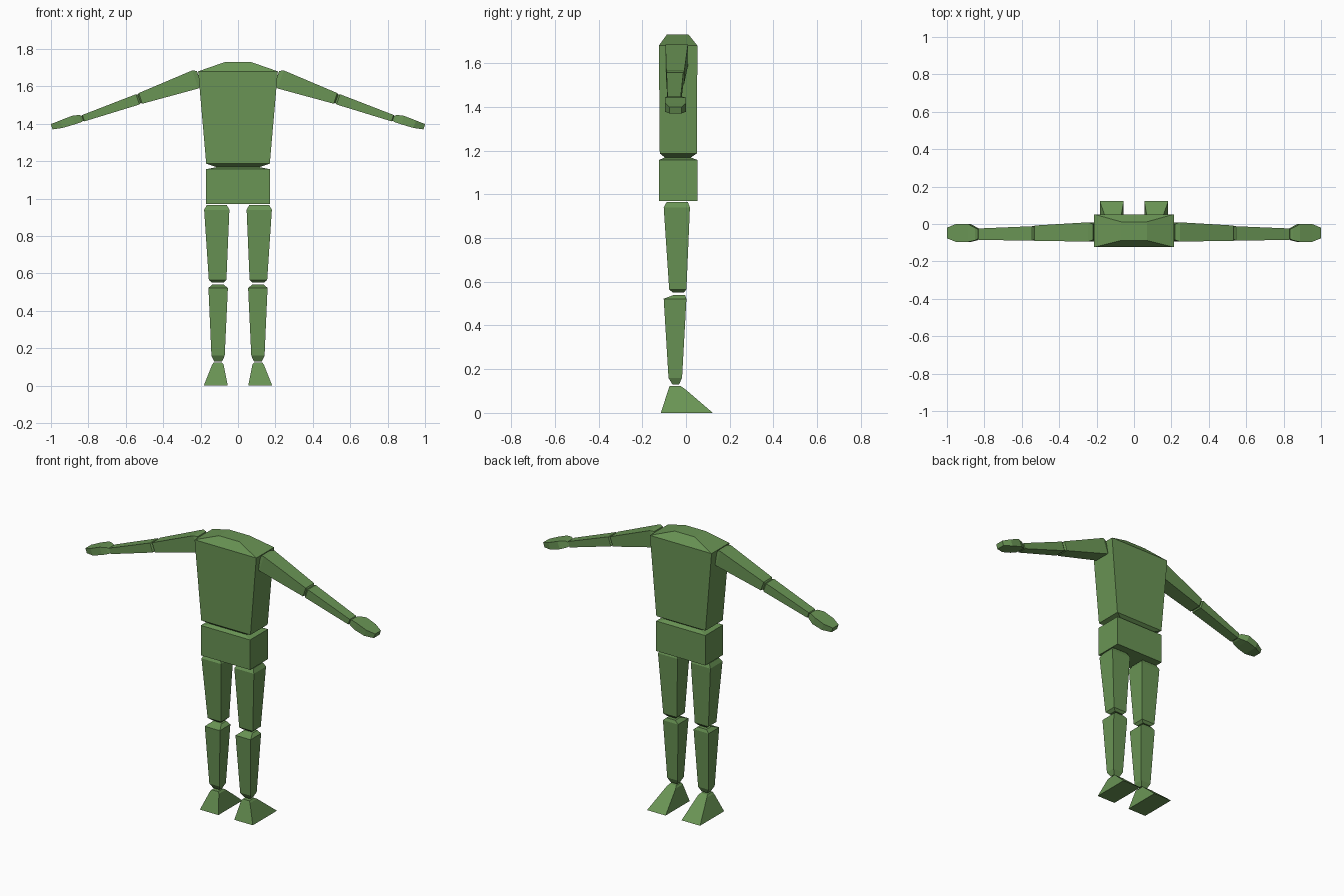
import bpy, bmesh
from mathutils import Vector

green = bpy.data.materials.new("green")
green.diffuse_color = (0.143, 0.298, 0.090, 1)


def loft(name, rings, mirror=False):
    """Skin four-cornered rings into a closed, flat-faced solid."""
    bm = bmesh.new()
    vs = [[bm.verts.new(p) for p in r] for r in rings]
    for a, b in zip(vs, vs[1:]):
        for i in range(4):
            j = (i + 1) % 4
            bm.faces.new((a[i], a[j], b[j], b[i]))
    bm.faces.new(vs[0])
    bm.faces.new(vs[-1])
    bmesh.ops.recalc_face_normals(bm, faces=bm.faces[:])
    me = bpy.data.meshes.new(name)
    bm.to_mesh(me)
    bm.free()
    me.materials.append(green)
    ob = bpy.data.objects.new(name, me)
    bpy.context.collection.objects.link(ob)
    if mirror:
        ob.modifiers.new("Mirror", 'MIRROR').use_mirror_merge = False
    return ob


def level(z, x0, x1, y0, y1):
    """Horizontal rectangular ring."""
    return [(x0, y0, z), (x1, y0, z), (x1, y1, z), (x0, y1, z)]


# arm axis runs from the shoulder out and down
START, DIR, UP = Vector((0.225, 0, 1.638)), Vector((0.945, 0, -0.327)), Vector((0.327, 0, 0.945))


def across(x, h, y0, y1, lift=0.0):
    """Ring perpendicular to the arm axis at a given x."""
    c = START + DIR * ((x - START.x) / DIR.x) + UP * lift
    a, b = c + UP * h, c - UP * h
    return [(a.x, y0, a.z), (a.x, y1, a.z), (b.x, y1, b.z), (b.x, y0, b.z)]


# torso and pelvis
loft("torso", [level(1.167, -0.11, 0.11, -0.095, 0.02),
               level(1.187, -0.17, 0.17, -0.12, 0.05),
               level(1.68, -0.213, 0.213, -0.124, 0.052),
               level(1.73, -0.07, 0.07, -0.088, 0.012)])
loft("pelvis", [level(0.97, -0.17, 0.17, -0.124, 0.052),
                level(1.157, -0.17, 0.17, -0.124, 0.052),
                level(1.169, -0.11, 0.11, -0.095, 0.02)])

# legs
loft("thigh", [level(0.55, 0.077, 0.138, -0.06, -0.01),
               level(0.565, 0.062, 0.156, -0.077, 0.002),
               level(0.94, 0.046, 0.181, -0.102, 0.018),
               level(0.965, 0.06, 0.167, -0.088, 0.008)], True)
loft("shin", [level(0.13, 0.085, 0.127, -0.062, -0.032),
              level(0.16, 0.071, 0.142, -0.08, -0.018),
              level(0.522, 0.054, 0.158, -0.102, 0.002),
              level(0.54, 0.077, 0.138, -0.055, -0.005)], True)
loft("foot", [level(0.0, 0.055, 0.183, -0.115, 0.123),
              level(0.112, 0.077, 0.138, -0.079, -0.008),
              level(0.123, 0.085, 0.13, -0.075, -0.025)], True)

# arms
loft("upper_arm", [across(0.207, 0.040, -0.085, 0.0),
                   across(0.228, 0.051, -0.094, 0.009),
                   across(0.521, 0.030, -0.090, -0.008),
                   across(0.529, 0.022, -0.080, -0.018)], True)
loft("forearm", [across(0.526, 0.022, -0.080, -0.020),
                 across(0.536, 0.029, -0.089, -0.012),
                 across(0.826, 0.018, -0.085, -0.024),
                 across(0.832, 0.013, -0.075, -0.034)], True)

# hands
loft("hand", [across(0.829, 0.013, -0.078, -0.028),
              across(0.842, 0.020, -0.087, -0.020, 0.004),
              across(0.878, 0.024, -0.096, 0.0, 0.008),
              across(0.942, 0.021, -0.096, 0.0, 0.008),
              across(0.992, 0.015, -0.076, -0.020, 0.012)], True)
